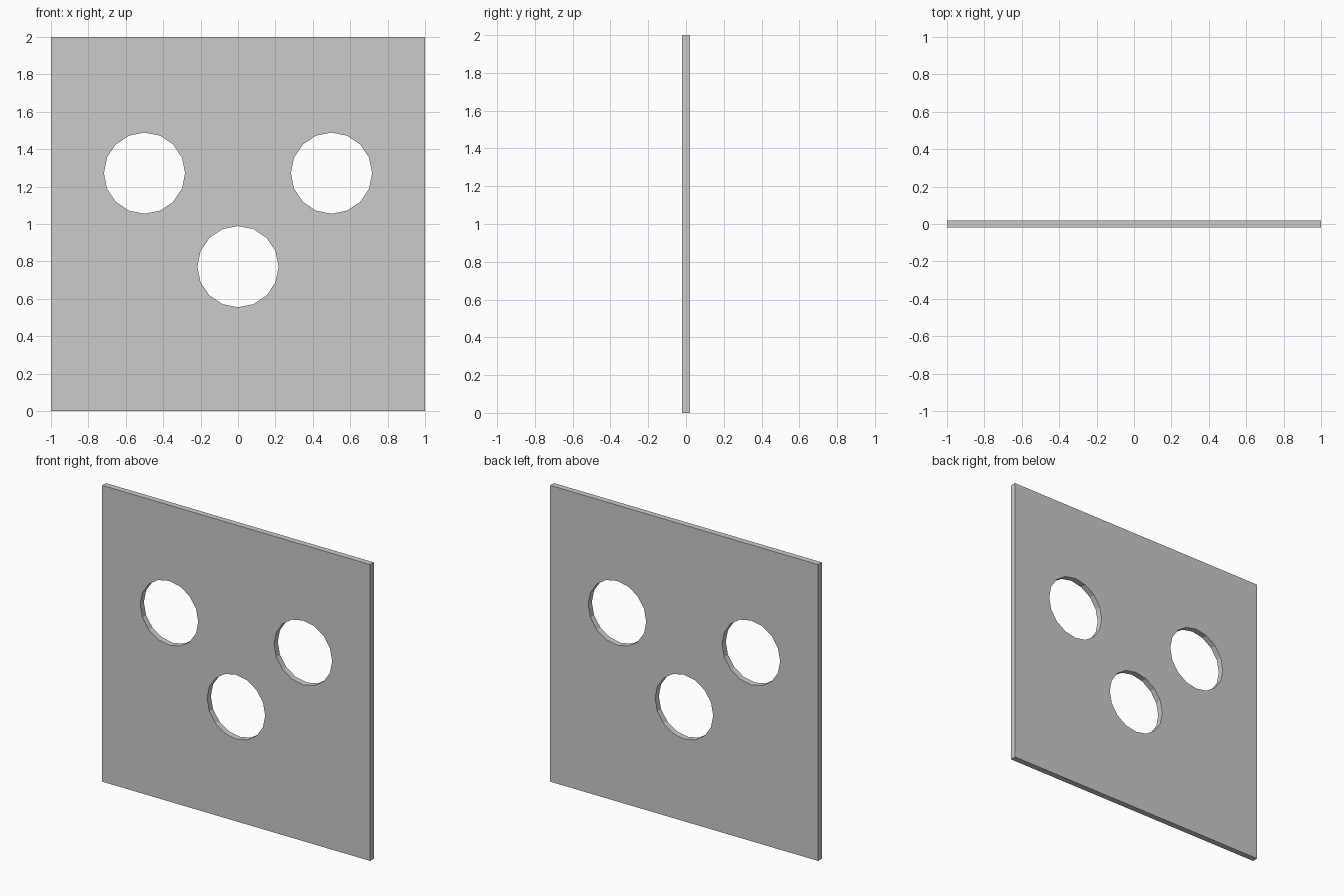
import bpy, bmesh
from math import pi
from mathutils import Matrix

if "Cube" in bpy.data.objects:
    bpy.data.objects.remove(bpy.data.objects["Cube"])

SIZE, THICK = 2.0, 0.04
HOLE_R, HOLE_SIDES = 0.217, 16
HOLES = [(-0.5, 1.272), (0.5, 1.272), (0.0, 0.772)]


def make_object(name, bm):
    mesh = bpy.data.meshes.new(name)
    bm.to_mesh(mesh)
    bm.free()
    obj = bpy.data.objects.new(name, mesh)
    bpy.context.collection.objects.link(obj)
    return obj


# Square upright panel
bm = bmesh.new()
bmesh.ops.create_cube(bm, size=1, matrix=Matrix.Translation((0, 0, SIZE / 2))
                      @ Matrix.Diagonal((SIZE, THICK, SIZE, 1)))
panel = make_object("panel", bm)

# Three round hole cutters, axis along y
bm = bmesh.new()
for x, z in HOLES:
    bmesh.ops.create_cone(bm, cap_ends=True, segments=HOLE_SIDES,
                          radius1=HOLE_R, radius2=HOLE_R, depth=0.4,
                          matrix=Matrix.Translation((x, 0, z))
                          @ Matrix.Rotation(pi / 2, 4, 'X'))
cutter = make_object("hole_cutter", bm)
cutter.hide_render = True

# Cut the holes through the panel
mod = panel.modifiers.new("holes", 'BOOLEAN')
mod.operation = 'DIFFERENCE'
mod.solver = 'EXACT'
mod.object = cutter
bpy.context.view_layer.objects.active = panel
panel.select_set(True)
bpy.ops.object.modifier_apply(modifier=mod.name)
bpy.data.objects.remove(cutter)
